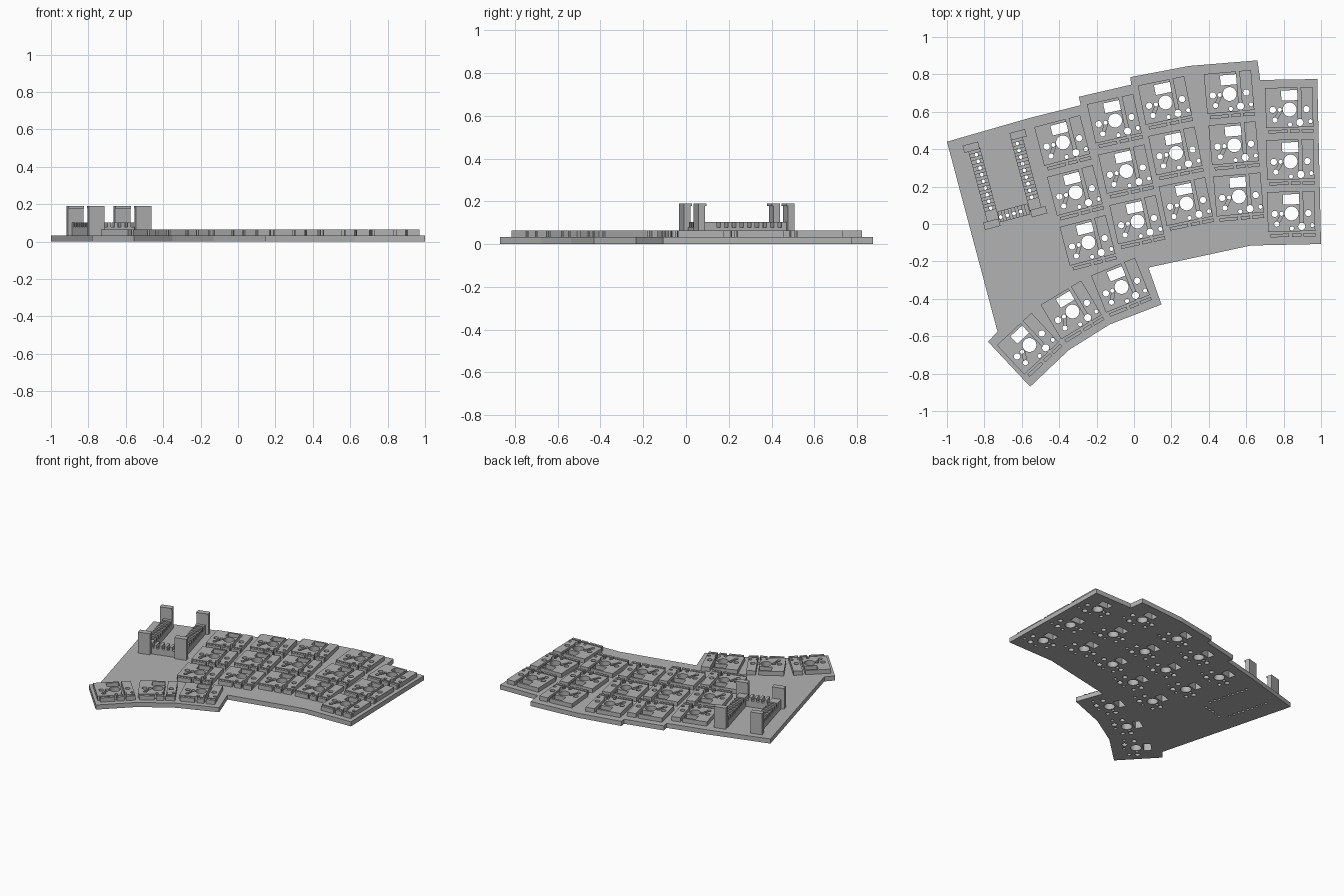
import bpy, bmesh
from math import radians
from mathutils import Matrix, Vector

cube = bpy.data.objects.get("Cube")
if cube:
    bpy.data.objects.remove(cube, do_unlink=True)

grey = bpy.data.materials.new("plain grey")
grey.use_nodes = True
grey.diffuse_color = (0.45, 0.45, 0.45, 1)
grey.node_tree.nodes["Principled BSDF"].inputs["Base Color"].default_value = (0.45, 0.45, 0.45, 1)

PLATE, BLOCK, RAIL, POST = 0.034, 0.065, 0.103, 0.19


def place(x, y, angle):
    return Matrix.Translation((x, y, 0)) @ Matrix.Rotation(radians(angle), 4, "Z")


def box(bm, frame, x0, x1, y0, y1, z0, z1):
    mid = Matrix.Translation(((x0 + x1) / 2, (y0 + y1) / 2, (z0 + z1) / 2))
    size = Matrix.Diagonal((x1 - x0, y1 - y0, z1 - z0, 1))
    bmesh.ops.create_cube(bm, size=1, matrix=frame @ mid @ size)


def hole(bm, frame, x, y, r, sides=20):
    bmesh.ops.create_cone(bm, cap_ends=True, segments=sides, radius1=r, radius2=r,
                          depth=0.4, matrix=frame @ Matrix.Translation((x, y, 0.05)))


def make(name, bm):
    bmesh.ops.recalc_face_normals(bm, faces=bm.faces[:])
    mesh = bpy.data.meshes.new(name)
    bm.to_mesh(mesh)
    bm.free()
    mesh.materials.append(grey)
    ob = bpy.data.objects.new(name, mesh)
    bpy.context.scene.collection.objects.link(ob)
    return ob


def cut(ob, cutter):
    mod = ob.modifiers.new("cut", "BOOLEAN")
    mod.operation, mod.solver, mod.object = "DIFFERENCE", "EXACT", cutter
    bpy.context.view_layer.objects.active = ob
    bpy.ops.object.modifier_apply(modifier=mod.name)


# Key positions: top key, step to the next key down, tilt of the column
keys = []
for x, y, dx, dy, tilt in [
        (0.832, 0.612, 0.005, -0.278, 1.4),
        (0.511, 0.695, 0.025, -0.274, 5),
        (0.169, 0.650, 0.056, -0.270, 11.5),
        (-0.101, 0.553, 0.060, -0.270, 12.5),
        (-0.380, 0.436, 0.068, -0.267, 14.5)]:
    keys += [place(x + i * dx, y + i * dy, tilt) for i in range(3)]
# Thumb keys fan out
keys += [place(-0.067, -0.337, 22), place(-0.329, -0.468, 31), place(-0.559, -0.647, 43)]

# Base plate outline
outline = [(-1, 0.44), (-0.565, 0.565), (-0.285, 0.635), (-0.295, 0.68), (-0.015, 0.745),
           (-0.02, 0.785), (0.295, 0.845), (0.66, 0.875), (0.675, 0.77), (0.98, 0.775),
           (1, -0.107), (0.625, -0.115), (0.077, -0.233), (0.147, -0.43), (-0.13, -0.537),
           (-0.35, -0.675), (-0.555, -0.87), (-0.78, -0.63), (-0.73, -0.575)]
bm = bmesh.new()
face = bm.faces.new([bm.verts.new((x, y, 0)) for x, y in outline])
side = bmesh.ops.extrude_face_region(bm, geom=[face])["geom"]
bmesh.ops.translate(bm, verts=[v for v in side if isinstance(v, bmesh.types.BMVert)],
                    vec=Vector((0, 0, PLATE)))
base = make("base_plate", bm)

# Socket blocks, split by wire channels
bm = bmesh.new()
for k in keys:
    for x0, x1, y0, y1 in [(-0.128, 0.045, -0.096, 0.118), (0.062, 0.125, -0.096, 0.118),
                           (-0.115, -0.015, -0.125, -0.107), (0, 0.05, -0.125, -0.107),
                           (0.062, 0.125, -0.125, -0.107)]:
        box(bm, k, x0, x1, y0, y1, PLATE, BLOCK)
sockets = make("key_sockets", bm)

# Diagonal diode grooves in the block tops
bm = bmesh.new()
for k in keys:
    slant = k @ Matrix.Translation((-0.063, -0.028, 0)) @ Matrix.Rotation(radians(-32), 4, "Z")
    box(bm, slant, -0.008, 0.008, -0.035, 0.035, 0.045, 0.1)
grooves = make("groove_cutter", bm)

# Holes through sockets and plate
bm = bmesh.new()
for k in keys:
    box(bm, k, -0.043, 0.043, 0.049, 0.103, -0.1, 0.2)
    hole(bm, k, 0, 0, 0.037, 32)
    for x, y, r in [(-0.09, 0, 0.017), (0.09, 0, 0.017), (-0.053, 0, 0.011), (0.053, -0.07, 0.019),
                    (0, -0.08, 0.011), (0.11, -0.065, 0.011), (-0.08, -0.055, 0.014)]:
        hole(bm, k, x, y, r)
holes = make("hole_cutter", bm)

# Controller holder rails
holder = place(-0.69, 0.238, 15)
bm = bmesh.new()
for s in (-1, 1):
    a, b = sorted((s * 0.085, s * 0.15))
    box(bm, holder, a, b, -0.2, 0.2, PLATE, RAIL)
box(bm, holder, -0.083, 0.083, -0.215, -0.155, PLATE, RAIL)
rails = make("controller_rails", bm)

# Notches and pin holes along the rails
notch, pins = bmesh.new(), bmesh.new()
PITCH = 0.037
for i in range(9):
    v = 0.02 + (i - 4) * PITCH
    for s in (-1, 1):
        a, b = sorted((s * 0.0845, s * 0.17))
        box(notch, holder, a, b, v - 0.009, v + 0.009, 0.078, 0.15)
        hole(pins, holder, s * 0.113, v, 0.01, 12)
for i in range(5):
    u = (i - 2) * PITCH
    box(notch, holder, u - 0.009, u + 0.009, -0.23, -0.14, 0.078, 0.15)
    hole(pins, holder, u, -0.188, 0.01, 12)
notches = make("notch_cutter", notch)
pin_holes = make("pin_cutter", pins)

cut(base, holes)
cut(base, pin_holes)
cut(sockets, grooves)
cut(sockets, holes)
cut(rails, notches)
cut(rails, pin_holes)
for helper in (grooves, holes, notches, pin_holes):
    bpy.data.objects.remove(helper, do_unlink=True)

# Corner posts with a small catch facing inward
for sx, side_name in ((-1, "right"), (1, "left")):
    for sy, end_name in ((-1, "front"), (1, "back")):
        bm = bmesh.new()
        x, y = sx * 0.13, sy * 0.217
        box(bm, holder, x - 0.0425, x + 0.0425, y - 0.016, y + 0.016, PLATE, POST)
        lip = sorted((y - sy * 0.016, y - sy * 0.024))
        box(bm, holder, x - 0.0425, x + 0.0425, lip[0], lip[1], 0.178, POST)
        make(f"{end_name}_{side_name}_post", bm)
